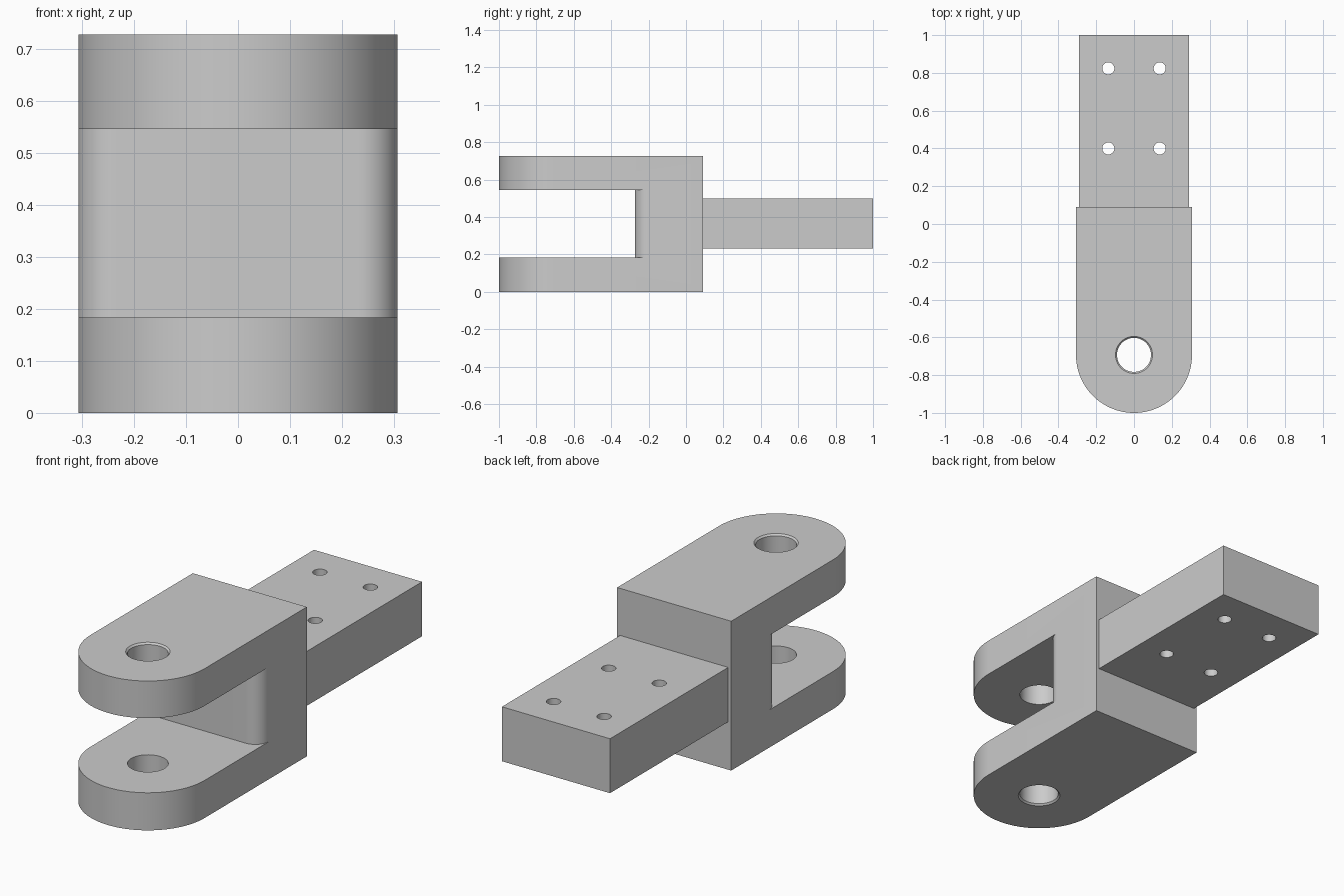
import bpy
import bmesh
from math import cos, sin, pi, radians

old = bpy.data.objects.get("Cube")
if old:
    bpy.data.objects.remove(old, do_unlink=True)

# Main dimensions
W, H = 0.307, 0.727            # fork half width and height
EYE_Y = -1 + W                 # centre of the rounded ends
SLOT_LOW, SLOT_HIGH = 0.183, 0.546
BACK = 0.091
FILLET = 0.075
PIN_R, CHAMFER = 0.09, 0.008

grey = bpy.data.materials.new("plain grey")
grey.use_nodes = True
colour = (0.6, 0.6, 0.6, 1)
grey.diffuse_color = colour
grey.node_tree.nodes["Principled BSDF"].inputs["Base Color"].default_value = colour


def arc(cx, cy, r, start, end, steps):
    angles = [radians(start + (end - start) * i / steps) for i in range(steps + 1)]
    return [(cx + r * cos(a), cy + r * sin(a)) for a in angles]


def loft(name, rings):
    """Solid through stacked outlines, each given as (z, points)."""
    bm = bmesh.new()
    loops = [[bm.verts.new((x, y, z)) for x, y in pts] for z, pts in rings]
    for a, b in zip(loops, loops[1:]):
        for i in range(len(a)):
            j = (i + 1) % len(a)
            bm.faces.new((a[i], a[j], b[j], b[i]))
    bm.faces.new(loops[0][::-1])
    bm.faces.new(loops[-1])
    bmesh.ops.recalc_face_normals(bm, faces=bm.faces)
    mesh = bpy.data.meshes.new(name)
    bm.to_mesh(mesh)
    bm.free()
    mesh.materials.append(grey)
    obj = bpy.data.objects.new(name, mesh)
    bpy.context.collection.objects.link(obj)
    return obj


def circle(cx, cy, r, steps=64):
    return arc(cx, cy, r, 0, 360, steps)[:-1]


def cut(obj, cutters):
    """Subtract the cutters, then delete them."""
    for c in cutters:
        mod = obj.modifiers.new("cut", "BOOLEAN")
        mod.operation, mod.solver, mod.object = "DIFFERENCE", "EXACT", c
    mesh = bpy.data.meshes.new_from_object(
        obj.evaluated_get(bpy.context.evaluated_depsgraph_get()))
    obj.modifiers.clear()
    obj.data = mesh
    for c in cutters:
        bpy.data.objects.remove(c, do_unlink=True)


def smooth(obj):
    bpy.ops.object.select_all(action="DESELECT")
    obj.select_set(True)
    bpy.context.view_layer.objects.active = obj
    bpy.ops.object.shade_smooth_by_angle(angle=radians(25))


# Fork block with rounded front ends
outline = arc(0, EYE_Y, W, 180, 360, 64) + [(W, BACK), (-W, BACK)]
fork = loft("fork", [(0, outline), (H, outline)])

# Slot between the two arms, leaving a wall with rounded corners
wall_y = -0.273 + FILLET
right_edge = arc(W - FILLET, wall_y, FILLET, 0, -90, 16)
left_edge = [(-x, y) for x, y in reversed(right_edge)]
slot_outline = ([(-0.5, -1.2), (0.5, -1.2), (0.5, wall_y)] + right_edge
                + left_edge + [(-0.5, wall_y)])
slot = loft("slot_cutter", [(SLOT_LOW, slot_outline), (SLOT_HIGH, slot_outline)])

# Pin bore, chamfered on the outer faces
bore = loft("bore_cutter", [(z, circle(0, EYE_Y, r)) for z, r in (
    (-CHAMFER, PIN_R + 2 * CHAMFER), (CHAMFER, PIN_R),
    (H - CHAMFER, PIN_R), (H + CHAMFER, PIN_R + 2 * CHAMFER))])
cut(fork, [slot, bore])
smooth(fork)

# Mounting tang with four bolt holes
TW = 0.291
plate = [(-TW, BACK), (TW, BACK), (TW, 1), (-TW, 1)]
tang = loft("tang", [(0.233, plate), (0.498, plate)])
bolts = []
for x in (-0.136, 0.136):
    for y in (0.4, 0.824):
        ring = circle(x, y, 0.032, 32)
        bolts.append(loft("bolt_cutter", [(0.1, ring), (0.6, ring)]))
cut(tang, bolts)
smooth(tang)
